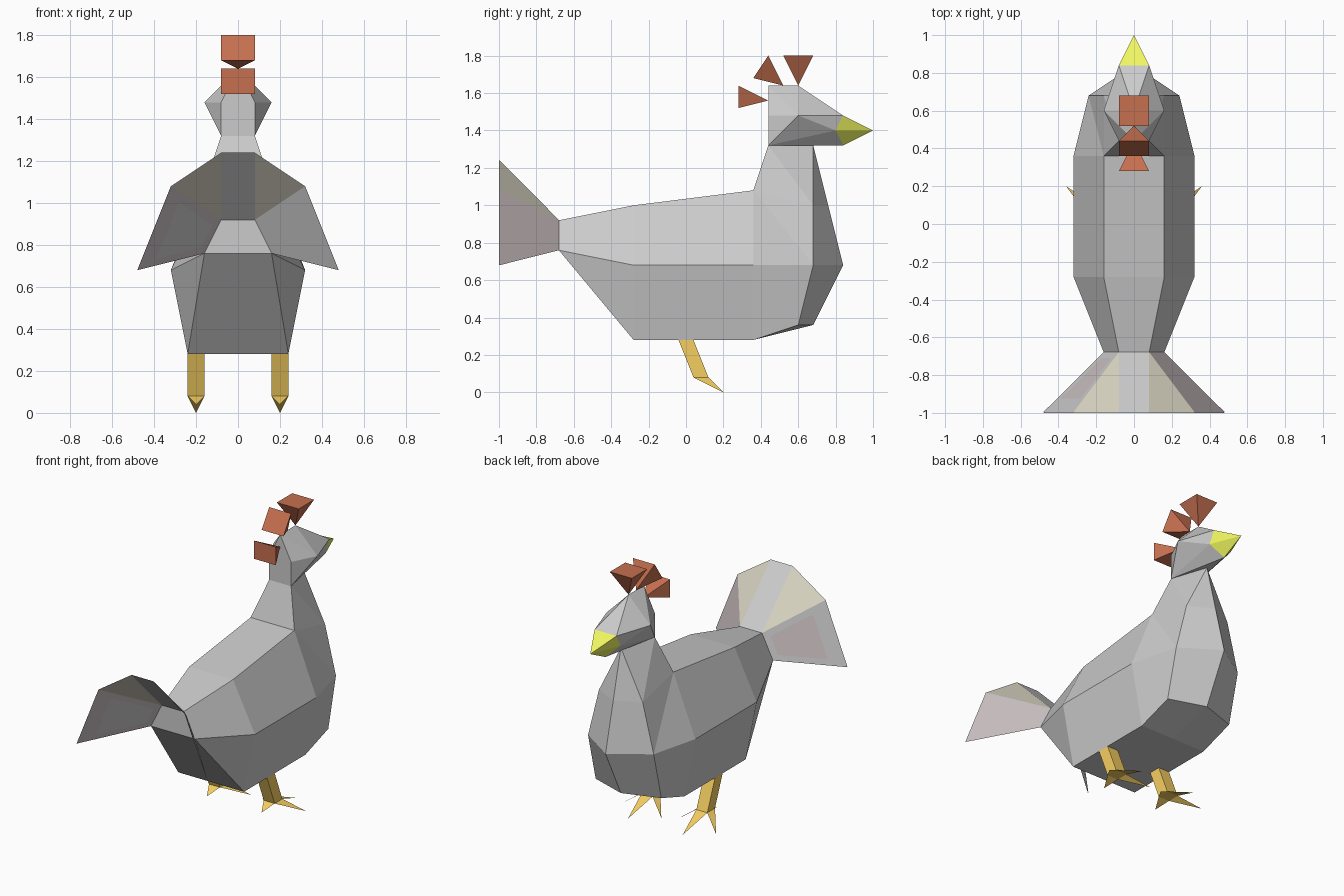
import bpy, bmesh

if "Cube" in bpy.data.objects:
    bpy.data.objects.remove(bpy.data.objects["Cube"])


def material(name, rgb):
    m = bpy.data.materials.new(name)
    m.diffuse_color = (*rgb, 1)
    m.use_nodes = True
    m.node_tree.nodes["Principled BSDF"].inputs["Base Color"].default_value = m.diffuse_color
    return m


RED = material("comb_red", (0.56, 0.16, 0.08))
YELLOW = material("beak_yellow", (0.88, 0.93, 0.12))
ORANGE = material("leg_orange", (0.92, 0.62, 0.12))
OLIVE = material("tail_olive", (0.69, 0.66, 0.54))
MAUVE = material("tail_mauve", (0.60, 0.53, 0.54))
GREY = material("tail_grey", (0.8, 0.8, 0.8))


def finish(name, bm, mats=()):
    me = bpy.data.meshes.new(name)
    bm.to_mesh(me)
    bm.free()
    for m in mats:
        me.materials.append(m)
    ob = bpy.data.objects.new(name, me)
    bpy.context.collection.objects.link(ob)
    return ob


def flip(p):
    return (-p[0], p[1], p[2])


def add_face(bm, pts, mat=0):
    pts = list(dict.fromkeys(pts))
    f = bm.faces.new([bm.verts.new(p) for p in pts])
    f.material_index = mat


def mirrored_faces(name, faces):
    bm = bmesh.new()
    for pts in faces:
        add_face(bm, pts)
        add_face(bm, [flip(p) for p in reversed(pts)])
    bmesh.ops.remove_doubles(bm, verts=bm.verts, dist=0.001)
    bmesh.ops.recalc_face_normals(bm, faces=bm.faces)
    return finish(name, bm)


def hull(name, pts, mats=(), mirror=False):
    if mirror:
        pts = set(pts) | {flip(p) for p in pts}
    bm = bmesh.new()
    for p in sorted(pts):
        bm.verts.new(p)
    bmesh.ops.convex_hull(bm, input=bm.verts)
    bmesh.ops.dissolve_limit(bm, angle_limit=0.01, verts=bm.verts, edges=bm.edges)
    bmesh.ops.recalc_face_normals(bm, faces=bm.faces)
    return finish(name, bm, mats)


# Body: half cross-sections (top centre, top, side, bottom, bottom centre)
def section(y, pts):
    return [(x, y, z) for x, z in pts]


rump = section(-0.68, [(0, 0.92), (0.08, 0.92), (0.16, 0.76), (0.16, 0.76), (0, 0.76)])
rear = section(-0.28, [(0, 1.0), (0.16, 1.0), (0.32, 0.68), (0.24, 0.28), (0, 0.28)])
chest = section(0.36, [(0, 1.08), (0.16, 1.08), (0.32, 0.68), (0.24, 0.28), (0, 0.28)])
faces = [[rump[0], rump[1], rump[2], rump[4]]]
for a, b in ((rump, rear), (rear, chest)):
    for i in range(4):
        faces.append([a[i], a[i + 1], b[i + 1], b[i]])

# Breast and neck: side edge and centre ridge
top_c, top, side, bot, bot_c = chest
nape, nape_c, throat = (0.08, 0.44, 1.32), (0, 0.44, 1.32), (0, 0.68, 1.32)
s1, s2, s3 = (0.16, 0.68, 1.0), (0.24, 0.68, 0.68), (0.24, 0.6, 0.36)
c1, c2, c3 = (0, 0.76, 1.0), (0, 0.84, 0.68), (0, 0.68, 0.36)
faces += [
    [top_c, top, nape, nape_c], [nape, s1, throat], [top, s1, nape],
    [top, s2, s1], [top, side, s2], [side, bot, s3, s2], [bot, bot_c, c3, s3],
    [throat, s1, c1], [s1, s2, c2, c1], [s2, s3, c3, c2],
]
mirrored_faces("body", faces)

# Head and beak
brow, cheek, chin = (0.08, 0.84, 1.48), (0.08, 0.8, 1.4), (0, 0.84, 1.32)
hull("head", [nape, (0.08, 0.44, 1.48), (0.16, 0.6, 1.48), cheek, brow, chin,
              (0, 0.44, 1.64), (0, 0.6, 1.64)], mirror=True)
hull("beak", [brow, cheek, chin, (0, 1.0, 1.4)], [YELLOW], mirror=True)

# Comb: three pyramids, each (base edge, base edge, apex) in side profile
for i, (a, b, tip) in enumerate([
        ((0.52, 1.8), (0.68, 1.8), (0.6, 1.64)),
        ((0.44, 1.8), (0.36, 1.68), (0.52, 1.64)),
        ((0.28, 1.64), (0.28, 1.52), (0.44, 1.56))]):
    hull(f"comb_{i + 1}", [(0.08, *a), (0.08, *b), (0, *tip)], [RED], mirror=True)

# Tail fan: thin two-sided sheet with different colours front and rear
low = [(-0.16, 0.76), (-0.08, 0.92), (-0.08, 0.92), (0.08, 0.92), (0.08, 0.92), (0.16, 0.76)]
high = [(-0.48, 0.68), (-0.32, 1.08), (-0.08, 1.24), (0.08, 1.24), (0.32, 1.08), (0.48, 0.68)]
bm = bmesh.new()
for shift, mats, front in ((0.002, (0, 1, 0, 1, 2), True), (-0.002, (2, 1, 0, 1, 0), False)):
    lo = [(x, -0.68 + shift, z) for x, z in low]
    hi = [(x, -0.998 + shift, z) for x, z in high]
    for i in range(5):
        quad = [lo[i], lo[i + 1], hi[i + 1], hi[i]]
        add_face(bm, quad[::-1] if front else quad, mats[i])
finish("tail_fan", bm, [GREY, OLIVE, MAUVE])

# Legs: slanted square shanks with four flat claws each
for label, cx in (("left", -0.2), ("right", 0.2)):
    x0, x1 = cx - 0.04, cx + 0.04
    foot = [(x0, 0.04, 0.08), (x1, 0.04, 0.08), (x1, 0.12, 0.08), (x0, 0.12, 0.08)]
    shank_top = [(x, y - 0.08, 0.28) for x, y, z in foot]
    hull(f"{label}_leg", foot + shank_top, [ORANGE])
    tips = [(cx, -0.04, 0.04), (cx + 0.16, 0.2, 0), (cx, 0.32, 0), (cx - 0.16, 0.2, 0)]
    bm = bmesh.new()
    for i, tip in enumerate(tips):
        add_face(bm, [foot[i], tip, foot[(i + 1) % 4]])
    finish(f"{label}_claws", bm, [ORANGE])
